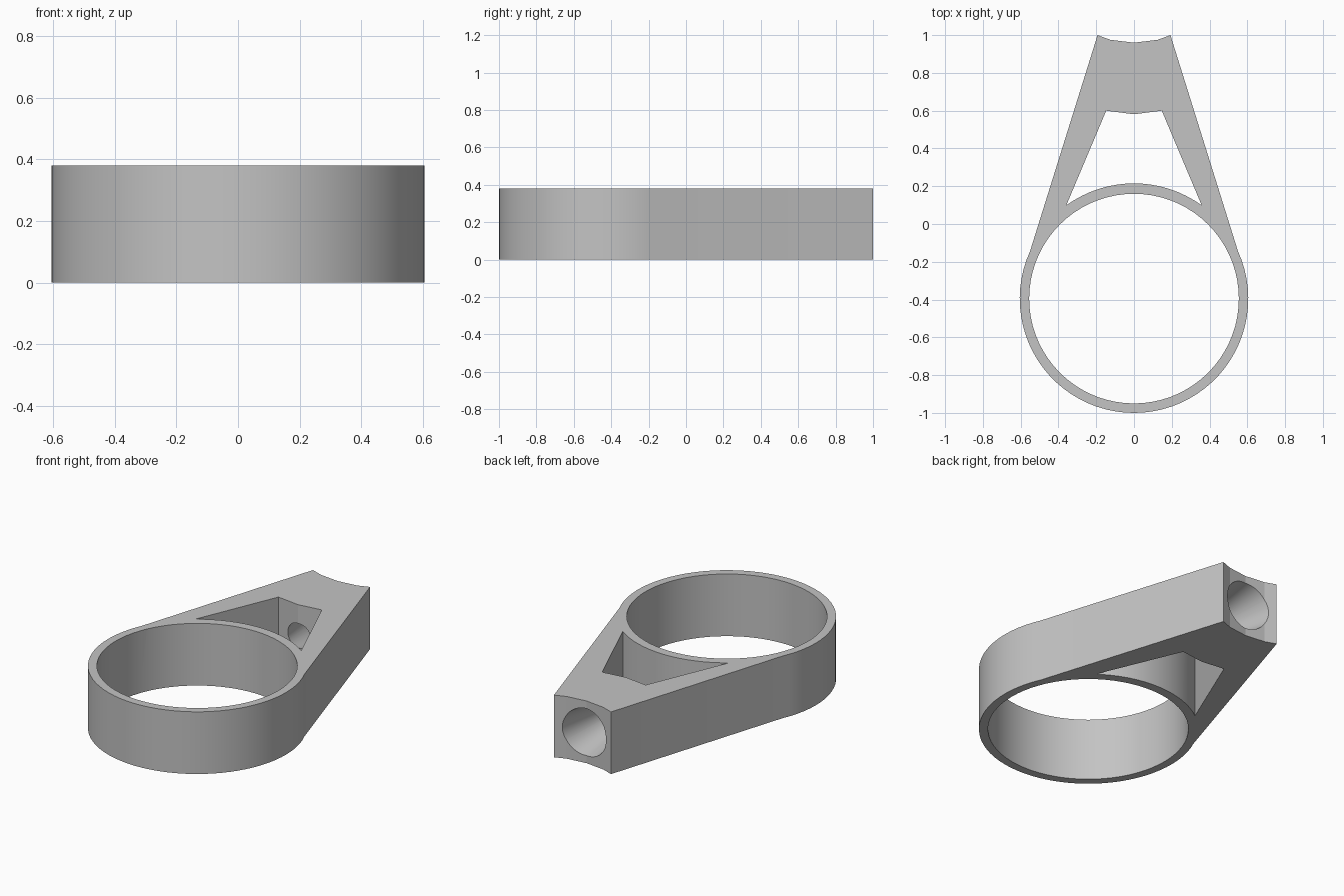
import bpy, bmesh
from math import radians, sin, cos, pi
from mathutils import Matrix, Vector

if "Cube" in bpy.data.objects:
    bpy.data.objects.remove(bpy.data.objects["Cube"], do_unlink=True)

HEIGHT = 0.38
RING_Y = -0.395
OUTER, INNER = 0.605, 0.555
SEGMENTS = 72

grey = bpy.data.materials.new("plain grey")
grey.use_nodes = True
grey.diffuse_color = (0.55, 0.55, 0.55, 1)
grey.node_tree.nodes["Principled BSDF"].inputs["Base Color"].default_value = (0.55, 0.55, 0.55, 1)


def arc(radius, start, end, steps):
    """Points on a circle around the ring axis, angles in degrees."""
    angles = [radians(start + (end - start) * i / steps) for i in range(steps + 1)]
    return [(radius * cos(a), RING_Y + radius * sin(a)) for a in angles]


def add_object(name, bm):
    bmesh.ops.recalc_face_normals(bm, faces=bm.faces)
    mesh = bpy.data.meshes.new(name)
    bm.to_mesh(mesh)
    bm.free()
    mesh.materials.append(grey)
    obj = bpy.data.objects.new(name, mesh)
    bpy.context.collection.objects.link(obj)
    return obj


def prism(name, outline, bottom, top):
    bm = bmesh.new()
    face = bm.faces.new([bm.verts.new((x, y, bottom)) for x, y in outline])
    result = bmesh.ops.extrude_face_region(bm, geom=[face])
    verts = [v for v in result["geom"] if isinstance(v, bmesh.types.BMVert)]
    bmesh.ops.translate(bm, verts=verts, vec=Vector((0, 0, top - bottom)))
    return add_object(name, bm)


# Body: round front, straight tapering arms, concave back end
back_end = [(-0.193, 1.0), (-0.125, 0.975), (0, 0.96), (0.125, 0.975), (0.193, 1.0)]
body = prism("ring_bracket", arc(OUTER, 24.5, -204.5, 48) + back_end, 0, HEIGHT)

# Openings: round bore, window between the arms, tapered hole in the block
bore = prism("bore_cutter", arc(INNER, 0, 360, SEGMENTS)[:-1], -0.1, HEIGHT + 0.1)
window_back = [(-0.147, 0.6), (0, 0.581), (0.147, 0.6)]
window = prism("window_cutter", arc(OUTER + 0.005, 54, 126, 16) + window_back, -0.1, HEIGHT + 0.1)

bm = bmesh.new()
place = Matrix.Translation((0, 0.8, HEIGHT / 2)) @ Matrix.Rotation(-pi / 2, 4, "X")
bmesh.ops.create_cone(bm, cap_ends=True, segments=SEGMENTS, radius1=0.06,
                      radius2=0.169, depth=0.6, matrix=place)
hole = add_object("tapered_hole_cutter", bm)

bpy.ops.object.select_all(action="DESELECT")
body.select_set(True)
bpy.context.view_layer.objects.active = body
for cutter in (bore, window, hole):
    cutter.hide_render = True
    cut = body.modifiers.new(cutter.name, "BOOLEAN")
    cut.operation = "DIFFERENCE"
    cut.solver = "EXACT"
    cut.object = cutter
    bpy.ops.object.modifier_apply(modifier=cut.name)
    bpy.data.objects.remove(cutter, do_unlink=True)

# Smooth round walls, crisp corners
bpy.ops.object.shade_smooth_by_angle(angle=radians(6))
